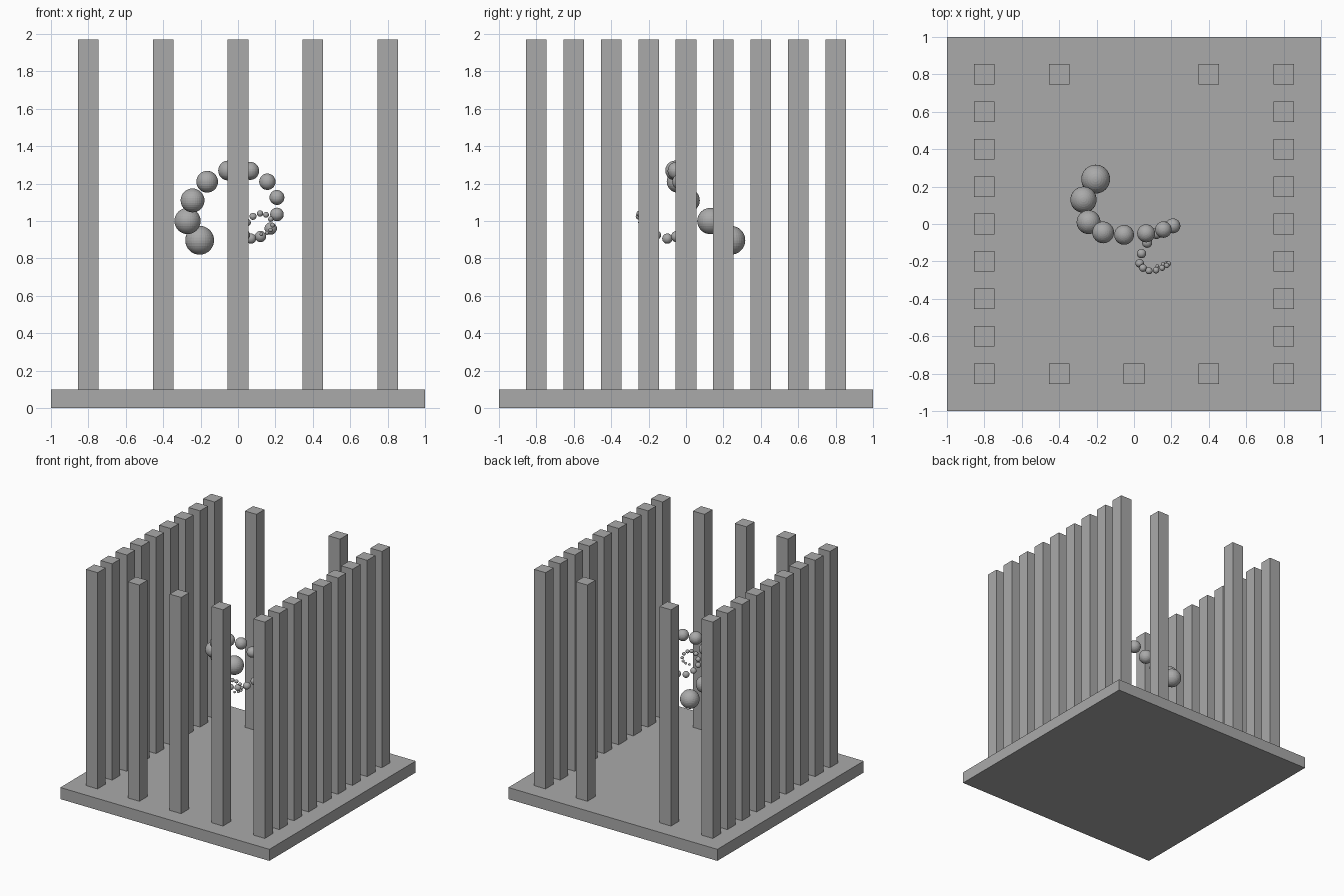
import bpy

# Remove the default cube
default = bpy.data.objects.get("Cube")
if default:
    bpy.data.objects.remove(default, do_unlink=True)

# Single grey material
grey = bpy.data.materials.new("plain_grey")
grey.use_nodes = True
colour = (0.4, 0.4, 0.4, 1)
grey.diffuse_color = colour
grey.node_tree.nodes["Principled BSDF"].inputs["Base Color"].default_value = colour

BASE_HEIGHT = 0.1
COLUMN_TOP = 1.97
COLUMN_WIDTH = 0.11
SPACING = 0.2


def finish(name):
    part = bpy.context.object
    part.name = name
    part.data.name = name
    part.data.materials.append(grey)
    return part


def box(name, x, y, bottom, top, width):
    """Square upright block standing between two heights."""
    bpy.ops.mesh.primitive_cube_add(size=1, location=(x, y, (bottom + top) / 2))
    part = finish(name)
    part.scale = (width, width, top - bottom)
    bpy.ops.object.transform_apply(location=False, rotation=False, scale=True)
    return part


def column(name, x, y):
    return box(name, x, y, BASE_HEIGHT, COLUMN_TOP, COLUMN_WIDTH)


# Square floor slab
box("base_slab", 0, 0, 0, BASE_HEIGHT, 2)

# Dense side rows of columns
for side, name in ((1, "left_column"), (-1, "right_column")):
    for step in range(-4, 5):
        column(name, side * 4 * SPACING, step * SPACING)

# Sparse front row, and back row with an open middle
for step in (-2, 0, 2):
    column("front_column", step * SPACING, -4 * SPACING)
for step in (-2, 2):
    column("back_column", step * SPACING, 4 * SPACING)

# Floating spiral of balls, each smaller than the one before
spiral_path = [
    (-.205, .24, .897), (-.27, .13, 1), (-.243, .01, 1.11),
    (-.165, -.045, 1.21), (-.053, -.058, 1.27), (.065, -.05, 1.268),
    (.157, -.03, 1.21), (.208, -.01, 1.126), (.208, -.01, 1.035),
    (.175, -.02, .96), (.12, -.05, .917), (.07, -.1, .906),
    (.04, -.158, .925), (.03, -.21, .955), (.048, -.235, .992),
    (.08, -.25, 1.025), (.118, -.247, 1.04), (.15, -.235, 1.033),
    (.175, -.222, 1.01), (.185, -.212, .978), (.175, -.21, .952),
    (.155, -.215, .937), (.125, -.225, .93),
]
radius = 0.077
for place in spiral_path:
    bpy.ops.mesh.primitive_uv_sphere_add(
        segments=32, ring_count=16, radius=radius, location=place)
    finish("spiral_ball")
    radius *= 0.91
